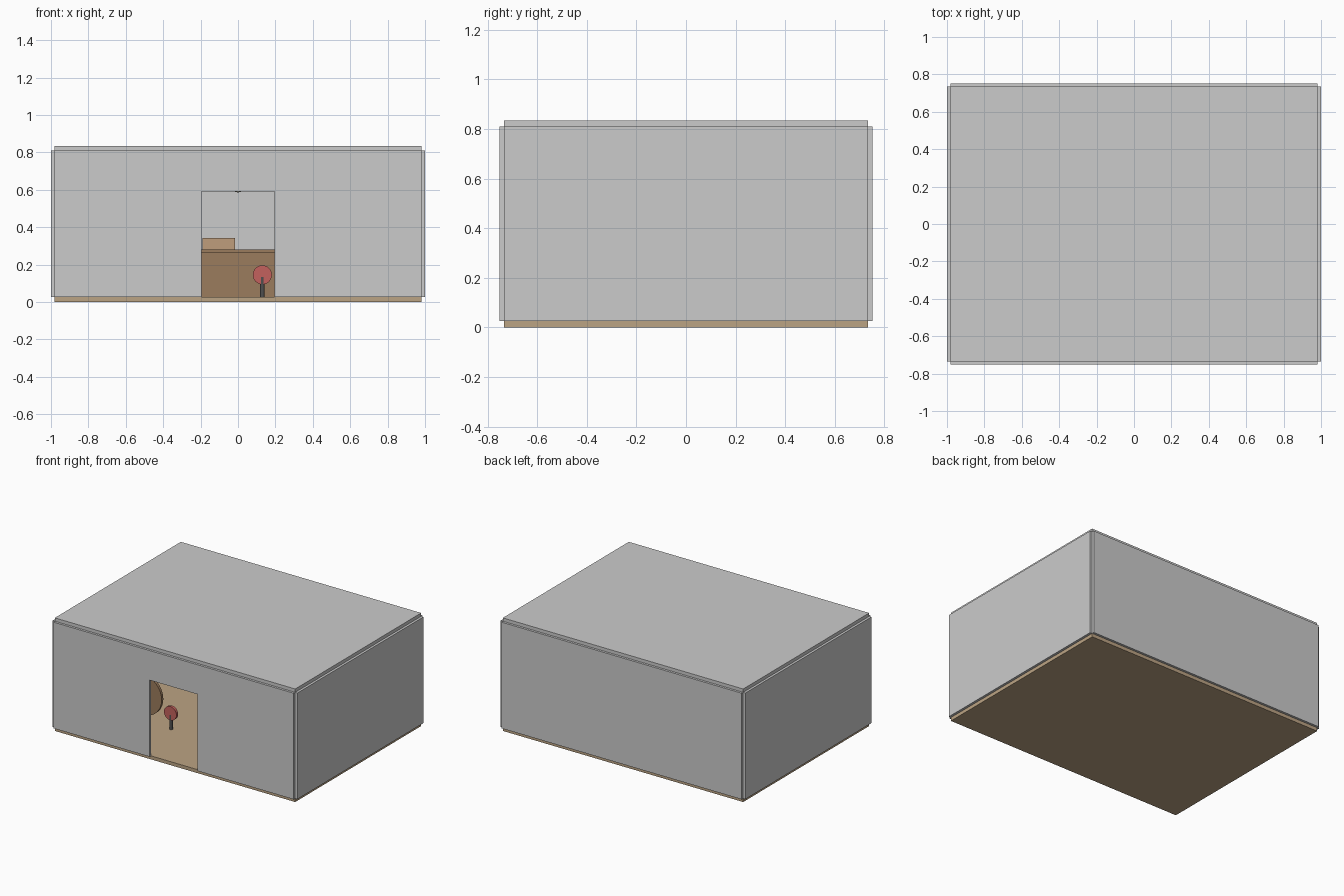
import bpy, bmesh, math
from mathutils import Vector

if "Cube" in bpy.data.objects:
    bpy.data.objects.remove(bpy.data.objects["Cube"])


def material(name, r, g, b):
    m = bpy.data.materials.new(name)
    m.diffuse_color = (r, g, b, 1)
    m.use_nodes = True
    m.node_tree.nodes["Principled BSDF"].inputs["Base Color"].default_value = m.diffuse_color
    return m


FLOOR = material("floor_wood", 0.50, 0.37, 0.23)
WOOD = material("dark_wood", 0.33, 0.20, 0.11)
LIGHT = material("light_wood", 0.52, 0.34, 0.20)
RED = material("red_seat", 0.55, 0.12, 0.11)
METAL = material("dark_metal", 0.08, 0.08, 0.08)
GLOW = material("warm_lamp", 0.9, 0.8, 0.5)


def finish(bm, name, mat=None):
    bmesh.ops.recalc_face_normals(bm, faces=bm.faces)
    mesh = bpy.data.meshes.new(name)
    bm.to_mesh(mesh)
    bm.free()
    ob = bpy.data.objects.new(name, mesh)
    bpy.context.collection.objects.link(ob)
    if mat:
        mesh.materials.append(mat)
    return ob


def box(name, x, y, z, mat=None):
    """Box from (min, max) pairs."""
    bm = bmesh.new()
    bmesh.ops.create_cube(bm, size=1)
    for v in bm.verts:
        v.co = Vector([(a + b) / 2 + c * (b - a) for (a, b), c in zip((x, y, z), v.co)])
    return finish(bm, name, mat)


def cylinder(name, centre, r, depth, mat=None, upright=True):
    """Upright rod, or a disc facing the front."""
    bm = bmesh.new()
    bmesh.ops.create_cone(bm, cap_ends=True, segments=32, radius1=r, radius2=r, depth=depth)
    ob = finish(bm, name, mat)
    for p in ob.data.polygons:
        p.use_smooth = len(p.vertices) == 4
    if not upright:
        ob.rotation_euler.x = math.pi / 2
    ob.location = centre
    return ob


X, Y, T = 0.982, 0.735, 0.018
Z0, Z1 = 0.026, 0.81

# Room shell: panels meet at notched corners
box("floor", (-X, X), (-Y, Y), (0, Z0), FLOOR)
box("ceiling", (-X, X), (-Y, Y), (Z1, 0.835))
box("back_wall", (-X, X), (Y, 0.752), (Z0, Z1))
box("left_wall", (-1, -X), (-Y, Y), (Z0, Z1))
box("right_wall", (X, 1), (-Y, Y), (Z0, Z1))

# Front wall with doorway
bm = bmesh.new()
D, H = 0.196, 0.592
outline = [(-X, Z0), (-D, Z0), (-D, H), (D, H), (D, Z0), (X, Z0), (X, Z1), (-X, Z1)]
face = bm.faces.new([bm.verts.new((x, -0.752, z)) for x, z in outline])
new = bmesh.ops.extrude_face_region(bm, geom=[face])["geom"]
bmesh.ops.translate(bm, vec=(0, 0.017, 0), verts=[v for v in new if isinstance(v, bmesh.types.BMVert)])
finish(bm, "front_wall")

# Counter at the back with a box on top
box("counter_body", (-0.5, 0.5), (0.40, 0.55), (Z0, 0.265), WOOD)
box("counter_top", (-0.52, 0.52), (0.38, 0.57), (0.265, 0.28), WOOD)
box("counter_box", (-0.19, -0.015), (0.43, 0.53), (0.28, 0.342), LIGHT)

# Tables, each with a stool on both sides
for i, tx in enumerate((-0.55, 0.35)):
    ty = -0.31
    cylinder(f"table_leg_{i}", (tx, ty, 0.12), 0.015, 0.19, METAL)
    cylinder(f"table_top_{i}", (tx, ty, 0.225), 0.15, 0.02, WOOD, False)
    for side in (-1, 1):
        sx = tx + side * 0.22
        cylinder(f"stool_leg_{i}_{side}", (sx, ty, 0.08), 0.012, 0.108, METAL)
        cylinder(f"stool_seat_{i}_{side}", (sx, ty, 0.145), 0.051, 0.02, RED, False)

# Hanging lamp
cylinder("lamp_cord", (0, 0, 0.74), 0.005, 0.14, METAL)
bm = bmesh.new()
bmesh.ops.create_uvsphere(bm, u_segments=24, v_segments=12, radius=0.05)
lamp = finish(bm, "lamp_globe", GLOW)
lamp.location = (0, 0, 0.636)
for p in lamp.data.polygons:
    p.use_smooth = True
